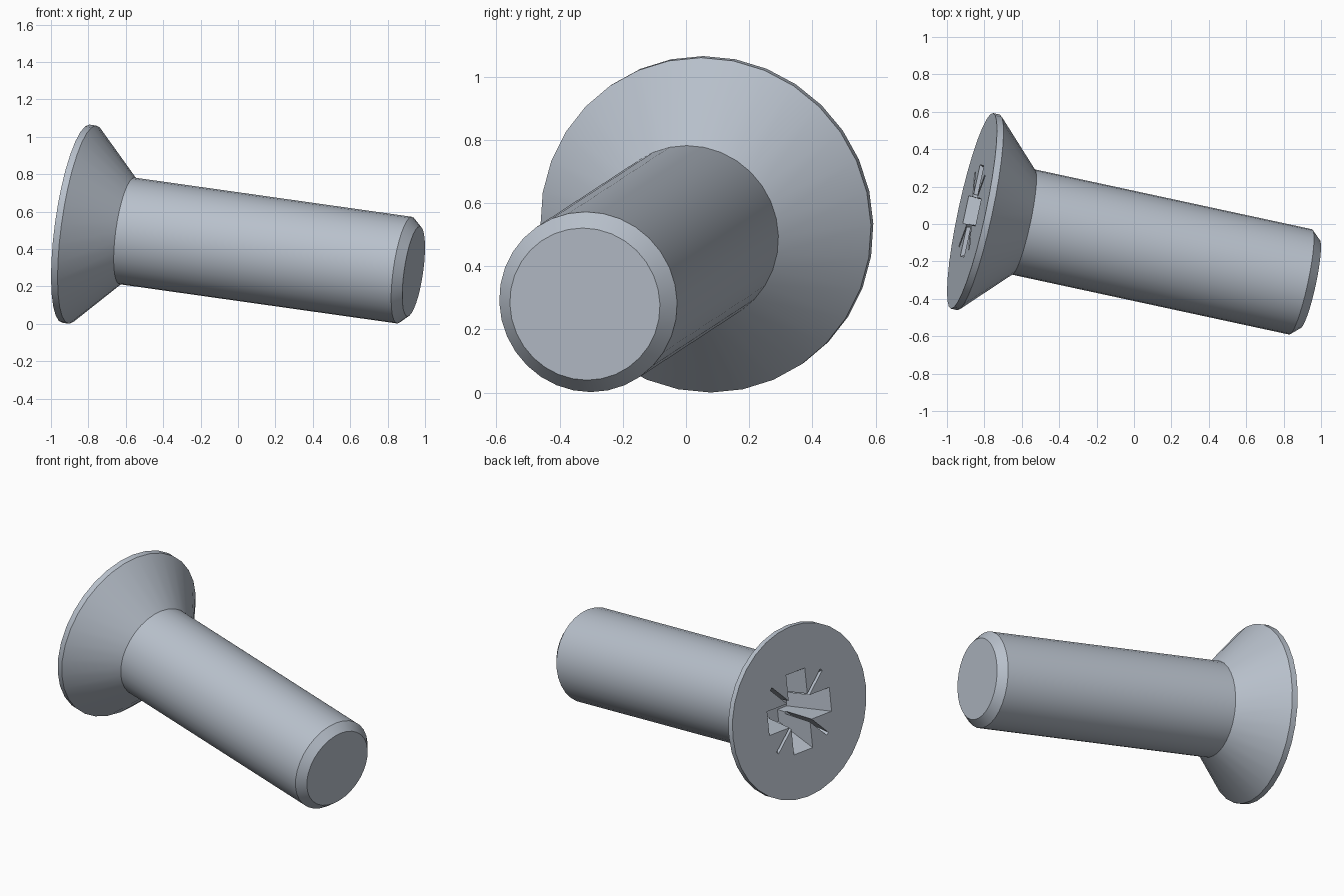
import bpy, bmesh, math
from mathutils import Matrix, Vector

cube = bpy.data.objects.get("Cube")
if cube:
    bpy.data.objects.remove(cube, do_unlink=True)

# Material
steel = bpy.data.materials.new("brushed_steel")
steel.use_nodes = True
colour = (0.48, 0.53, 0.60, 1)
steel.diffuse_color = colour
steel.node_tree.nodes["Principled BSDF"].inputs["Base Color"].default_value = colour

# Screw frame: local z runs from the head face to the tip
HEAD = Vector((-0.866, 0.07, 0.535))
TIP = Vector((0.939, -0.32, 0.28))
axis = (TIP - HEAD).normalized()
up = (Vector((0, 0, 1)) - axis * axis.z).normalized()
side = up.cross(axis)
FRAME = Matrix((side, up, axis)).transposed().to_4x4()
FRAME.translation = HEAD
LENGTH = (TIP - HEAD).length
SIDES = 32


def add_object(name, bm):
    bmesh.ops.recalc_face_normals(bm, faces=bm.faces)
    mesh = bpy.data.meshes.new(name)
    bm.to_mesh(mesh)
    bm.free()
    obj = bpy.data.objects.new(name, mesh)
    bpy.context.collection.objects.link(obj)
    obj.matrix_world = FRAME
    mesh.materials.append(steel)
    return obj


def tapered_bar(name, top, bottom, depth, angle):
    """Cutter through the head face; top and bottom are (half length, half width)."""
    bm = bmesh.new()
    bmesh.ops.create_cube(bm, size=2)
    above = 0.05
    for v in bm.verts:
        # extend the taper a little above the face
        t = 1 if v.co.z > 0 else -above / depth
        length = top[0] + (bottom[0] - top[0]) * t
        width = top[1] + (bottom[1] - top[1]) * t
        v.co = (v.co.x * length, v.co.y * width, depth * t)
    bmesh.ops.rotate(bm, verts=bm.verts, matrix=Matrix.Rotation(angle, 3, 'Z'))
    cutter = add_object(name, bm)
    cutter.hide_render = True
    return cutter


# Countersunk head, shaft and chamfered tip as one turned solid
profile = [(0.535, 0), (0.535, 0.036), (0.288, 0.282),
           (0.288, LENGTH - 0.05), (0.243, LENGTH)]
bm = bmesh.new()
rings = [[bm.verts.new((r * math.sin(a), r * math.cos(a), z))
          for a in (math.tau * i / SIDES for i in range(SIDES))]
         for r, z in profile]
for lower, upper in zip(rings, rings[1:]):
    for i in range(SIDES):
        j = (i + 1) % SIDES
        bm.faces.new((lower[i], lower[j], upper[j], upper[i]))
bm.faces.new(rings[0])
bm.faces.new(rings[-1])
screw = add_object("countersunk_screw", bm)

# Cross recess and diagonal slits
cutters = []
for k in range(2):
    turn = k * math.pi / 2
    cutters.append(tapered_bar("cross_cutter", (0.25, 0.075), (0.13, 0.055), 0.26, turn))
    cutters.append(tapered_bar("slit_cutter", (0.285, 0.01), (0.14, 0.008), 0.2,
                               turn + math.pi / 4))

bpy.context.view_layer.update()
bpy.ops.object.select_all(action='DESELECT')
screw.select_set(True)
bpy.context.view_layer.objects.active = screw
for cutter in cutters:
    mod = screw.modifiers.new("recess", 'BOOLEAN')
    mod.operation = 'DIFFERENCE'
    mod.solver = 'EXACT'
    mod.object = cutter
    bpy.ops.object.modifier_apply(modifier=mod.name)
    bpy.data.objects.remove(cutter, do_unlink=True)

bpy.ops.object.shade_smooth_by_angle(angle=math.radians(30))
